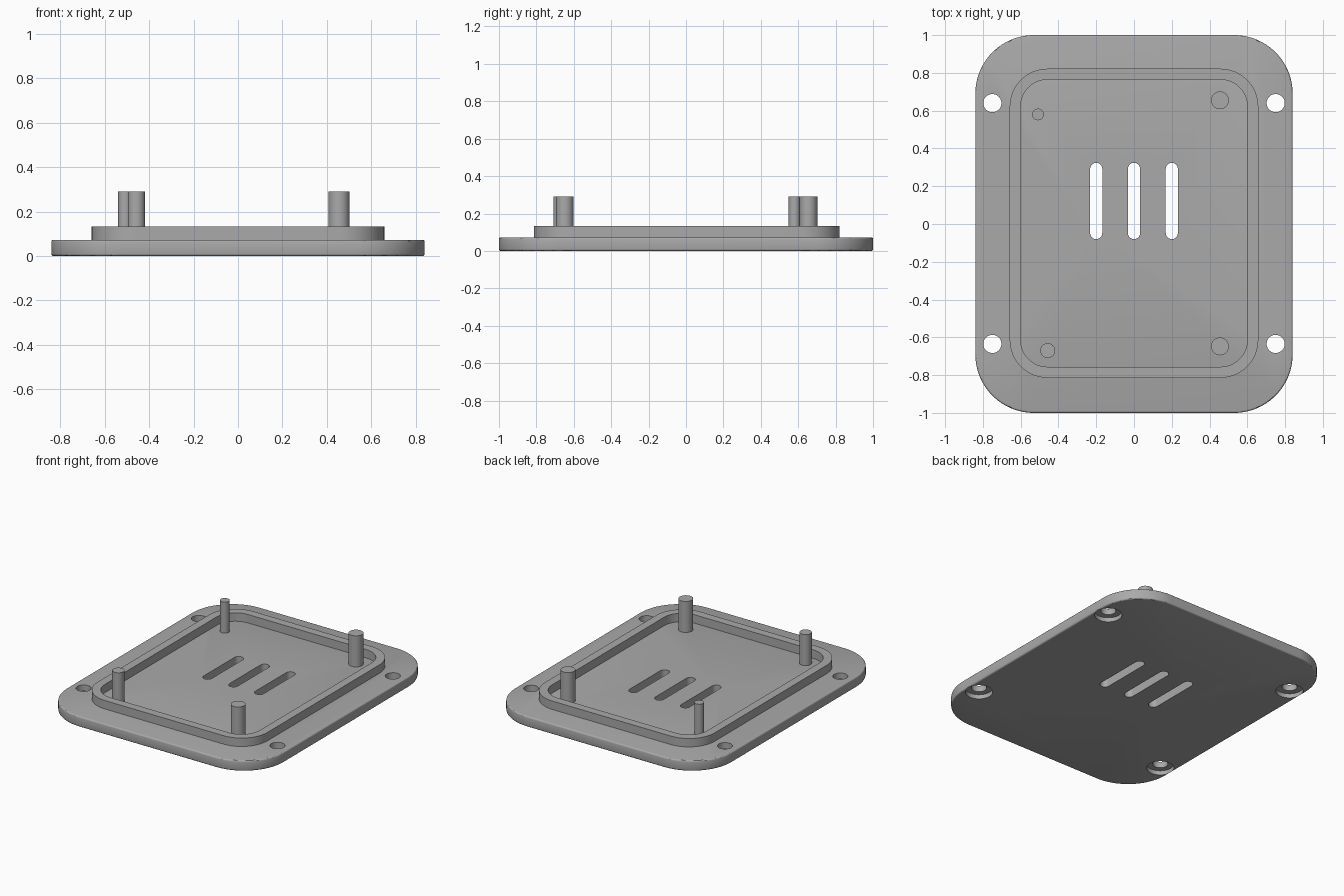
import bpy, bmesh, math

if "Cube" in bpy.data.objects:
    bpy.data.objects.remove(bpy.data.objects["Cube"], do_unlink=True)

grey = bpy.data.materials.new("mid grey")
grey.use_nodes = True
grey.diffuse_color = (0.4, 0.4, 0.4, 1)
grey.node_tree.nodes["Principled BSDF"].inputs["Base Color"].default_value = grey.diffuse_color

PLATE_TOP, RIM_TOP, POST_TOP = 0.073, 0.132, 0.29


def outline(cx, cy, hx, hy, r, steps=16):
    """Rounded rectangle, counter-clockwise."""
    pts = []
    for q, (sx, sy) in enumerate([(1, 1), (-1, 1), (-1, -1), (1, -1)]):
        for i in range(steps + 1):
            a = math.pi / 2 * (q + i / steps)
            pts.append((cx + sx * (hx - r) + r * math.cos(a),
                        cy + sy * (hy - r) + r * math.sin(a)))
    return pts


def prism(name, pts, z0, z1):
    bm = bmesh.new()
    face = bm.faces.new([bm.verts.new((x, y, z0)) for x, y in pts])
    bmesh.ops.remove_doubles(bm, verts=bm.verts[:], dist=0.0001)
    top = bmesh.ops.extrude_face_region(bm, geom=bm.faces[:])["geom"]
    for v in top:
        if isinstance(v, bmesh.types.BMVert):
            v.co.z = z1
    bmesh.ops.recalc_face_normals(bm, faces=bm.faces[:])
    mesh = bpy.data.meshes.new(name)
    bm.to_mesh(mesh)
    bm.free()
    mesh.materials.append(grey)
    ob = bpy.data.objects.new(name, mesh)
    bpy.context.collection.objects.link(ob)
    return ob


def cylinder(name, x, y, r, z0, z1):
    return prism(name, outline(x, y, r, r, r, 10), z0, z1)


def cut(target, cutter):
    mod = target.modifiers.new(cutter.name, "BOOLEAN")
    mod.operation, mod.solver, mod.object = "DIFFERENCE", "EXACT", cutter
    cutter.hide_render = True
    cutter.hide_set(True)
    cutter.display_type = "WIRE"


# Base plate with softened edges
plate = prism("base_plate", outline(0, 0, 0.84, 1.0, 0.31, 24), 0, PLATE_TOP)
soft = plate.modifiers.new("soft_edges", "BEVEL")
soft.width, soft.segments, soft.limit_method = 0.01, 3, "ANGLE"
soft.angle_limit = math.radians(40)

# Vent slots
for i, x in enumerate((-0.2, 0, 0.2)):
    cut(plate, prism(f"slot_cutter_{i}", outline(x, 0.122, 0.032, 0.202, 0.032, 8), -0.1, 0.2))

# Screw holes, counterbored underneath
for x in (-0.75, 0.75):
    for y in (-0.635, 0.64):
        cut(plate, cylinder("screw_hole_cutter", x, y, 0.048, -0.1, 0.2))
        cut(plate, cylinder("counterbore_cutter", x, y, 0.087, -0.1, 0.03))

# Raised locating rim
rim = prism("locating_rim", outline(0, 0.004, 0.658, 0.818, 0.2), PLATE_TOP, RIM_TOP)
cut(rim, prism("rim_inner_cutter", outline(0, 0.004, 0.6, 0.76, 0.142), 0, 0.3))

# Support posts
posts = [cylinder(n, x, y, r, PLATE_TOP - 0.01, POST_TOP) for n, x, y, r in (
    ("back_right_post", -0.508, 0.58, 0.031), ("back_left_post", 0.455, 0.655, 0.047),
    ("front_right_post", -0.457, -0.67, 0.039), ("front_left_post", 0.455, -0.648, 0.047))]

# Smooth curved walls, keep sharp edges
for ob in [plate, rim] + posts:
    bpy.ops.object.select_all(action="DESELECT")
    ob.select_set(True)
    bpy.context.view_layer.objects.active = ob
    for mod in list(ob.modifiers):
        bpy.ops.object.modifier_apply(modifier=mod.name)
    bpy.ops.object.shade_smooth_by_angle(angle=math.radians(30))
for ob in list(bpy.context.collection.objects):
    if "_cutter" in ob.name:
        bpy.data.objects.remove(ob, do_unlink=True)
